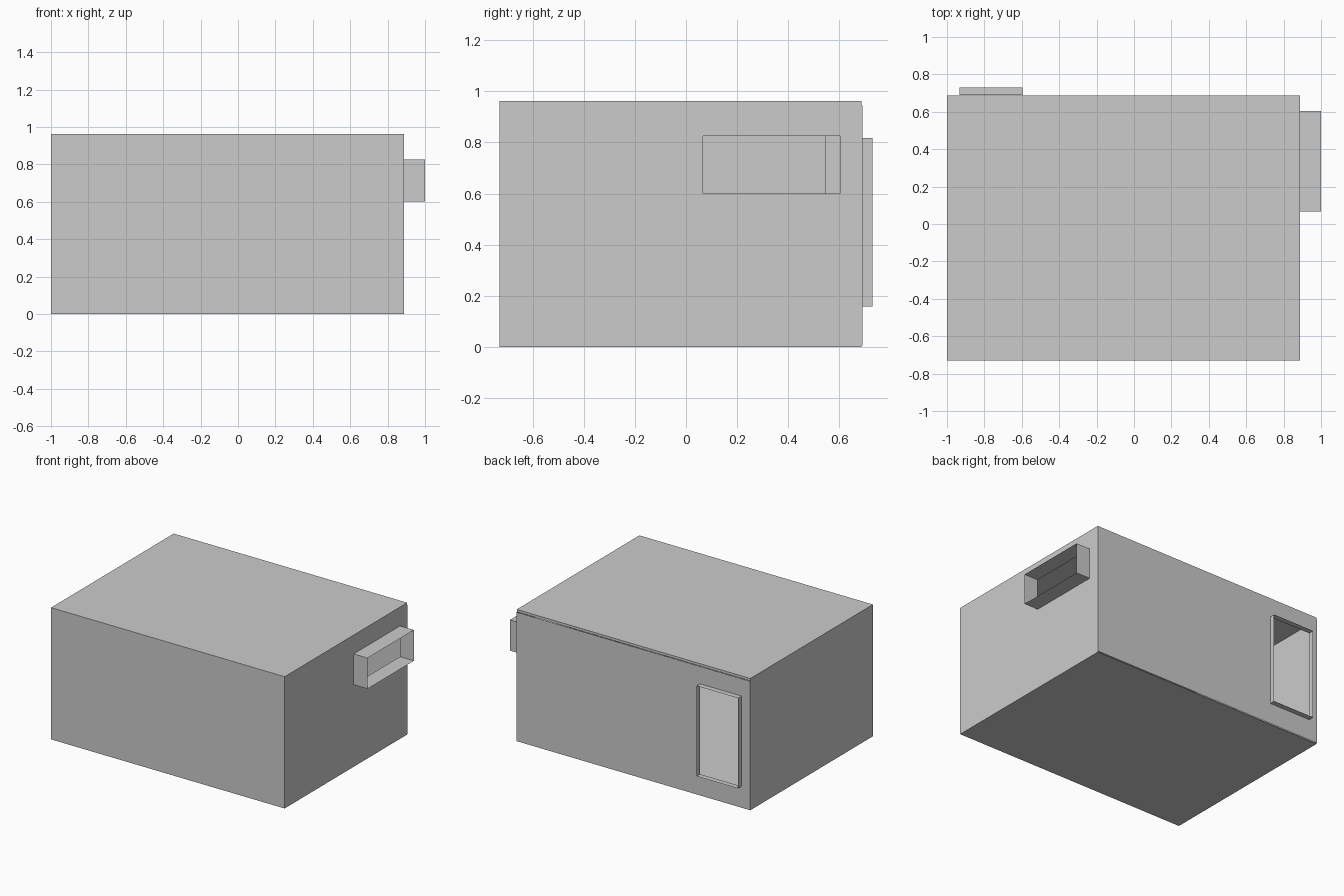
import bpy, bmesh
from mathutils import Vector

if "Cube" in bpy.data.objects:
    bpy.data.objects.remove(bpy.data.objects["Cube"])

X0, X1 = -1.0, 0.888
Y0, Y1 = -0.73, 0.69
Z0, Z1, TOP = 0.005, 0.945, 0.963


def finish(bm, name):
    me = bpy.data.meshes.new(name)
    bm.to_mesh(me)
    bm.free()
    ob = bpy.data.objects.new(name, me)
    bpy.context.collection.objects.link(ob)
    return ob


def slab(name, lo, hi):
    bm = bmesh.new()
    bmesh.ops.create_cube(bm, size=1)
    lo, hi = Vector(lo), Vector(hi)
    for v in bm.verts:
        v.co = (lo + hi) / 2 + v.co * (hi - lo)
    return finish(bm, name)


def ring(bm, u0, u1, z0, z1, place):
    pts = [(u0, z0), (u1, z0), (u1, z1), (u0, z1)]
    return [bm.verts.new(place(u, z)) for u, z in pts]


def bridge(bm, a, b):
    for i in range(4):
        j = (i + 1) % 4
        bm.faces.new((a[i], a[j], b[j], b[i]))


def thin_wall(name, u0, u1, place, flip=False):
    bm = bmesh.new()
    f = bm.faces.new(ring(bm, u0, u1, Z0, Z1, place))
    if flip:
        f.normal_flip()
    return finish(bm, name)


def open_wall(name, sleeve, u0, u1, hole, at, near, far, flip):
    # sheet wall with a rectangular hole
    bm = bmesh.new()
    bridge(bm, ring(bm, u0, u1, Z0, Z1, at(near)), ring(bm, *hole, at(near)))
    if flip:
        bmesh.ops.reverse_faces(bm, faces=bm.faces[:])
    finish(bm, name)
    # thin sleeve standing out around the hole
    bm = bmesh.new()
    bridge(bm, ring(bm, *hole, at(near)), ring(bm, *hole, at(far)))
    if flip:
        bmesh.ops.reverse_faces(bm, faces=bm.faces[:])
    finish(bm, sleeve)


def at_x(x):
    return lambda u, z: (x, u, z)


def at_y(y):
    return lambda u, z: (u, y, z)


# floor and roof
slab("floor", (X0, Y0, 0), (X1, Y1 - 0.004, Z0))
slab("roof", (X0, Y0, Z1), (X1, Y1 - 0.004, TOP))

# plain walls
thin_wall("front_wall", X0, X1, at_y(Y0))
thin_wall("left_wall", Y0, Y1, at_x(X0), True)

# walls with openings and projecting sleeves
open_wall("right_wall", "window_sleeve", Y0, Y1, (0.067, 0.603, 0.60, 0.825),
          at_x, X1, 1.0, False)
open_wall("back_wall", "door_sleeve", X0, X1, (-0.933, -0.597, 0.158, 0.818),
          at_y, Y1, 0.73, True)

# short partition on the inside of the back wall
bm = bmesh.new()
bm.faces.new(ring(bm, 0.545, Y1, Z0, Z1, at_x(-0.3)))
finish(bm, "inner_partition")
